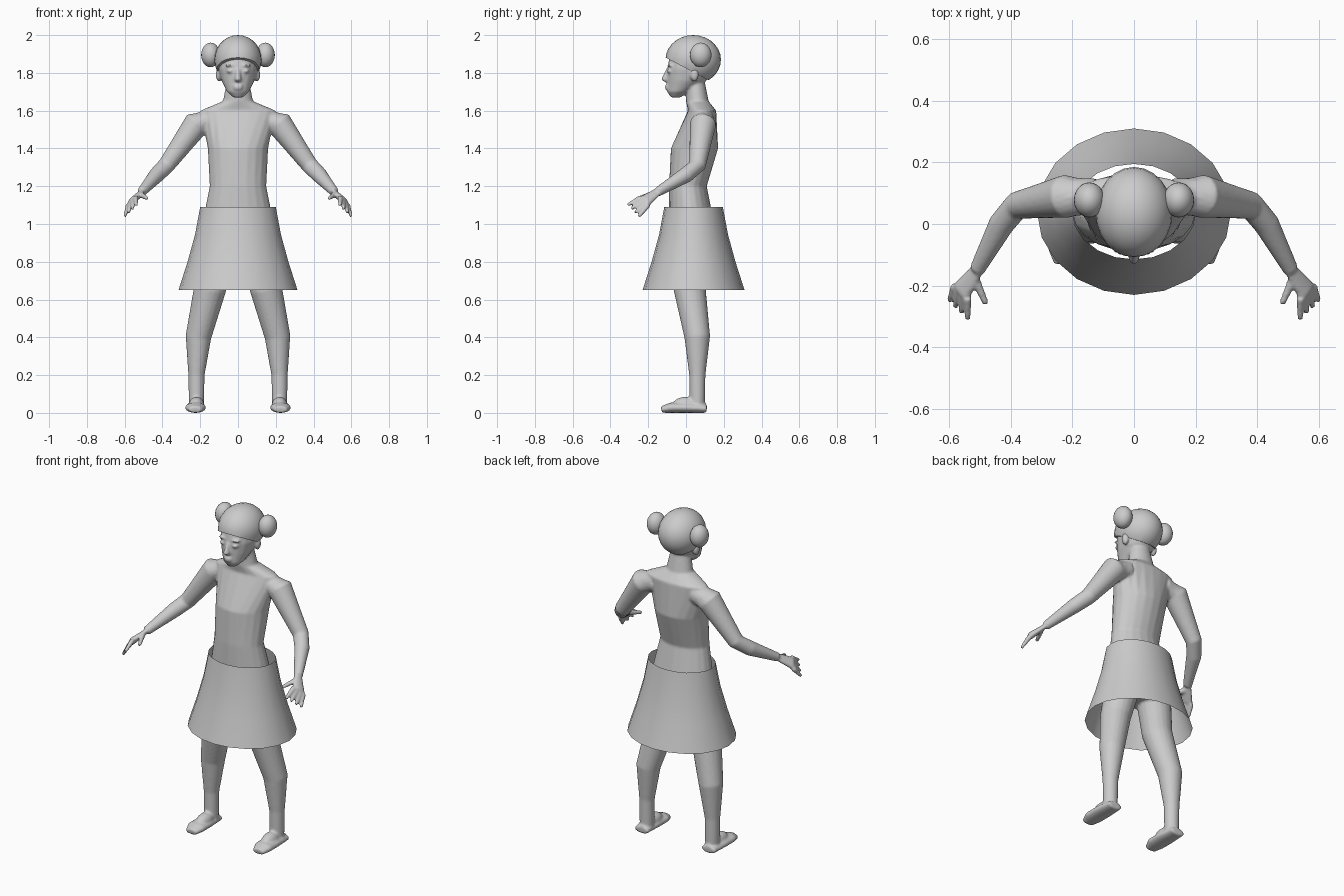
import bpy, bmesh, math
from mathutils import Vector, Matrix

if "Cube" in bpy.data.objects:
    bpy.data.objects.remove(bpy.data.objects["Cube"])

TONE = .6
grey = bpy.data.materials.new("plain_grey")
grey.use_nodes = True
grey.diffuse_color = (TONE, TONE, TONE, 1)
grey.node_tree.nodes["Principled BSDF"].inputs["Base Color"].default_value = grey.diffuse_color
X, Y = Vector((1, 0, 0)), Vector((0, 1, 0))


def finish(bm, name):
    """Turn a bmesh into a smooth shaded object."""
    bmesh.ops.recalc_face_normals(bm, faces=bm.faces[:])
    mesh = bpy.data.meshes.new(name)
    bm.to_mesh(mesh)
    bm.free()
    mesh.materials.append(grey)
    mesh.shade_smooth()
    ob = bpy.data.objects.new(name, mesh)
    bpy.context.collection.objects.link(ob)
    return ob


def loft(bm, rings, sides=20, cap=True):
    """Skin a row of elliptical rings, each (centre, half axis, half axis)."""
    angles = [math.tau * i / sides for i in range(sides)]
    loops = []
    for centre, u, v in rings:
        loops.append([bm.verts.new(centre + u * math.cos(a) + v * math.sin(a)) for a in angles])
    for low, high in zip(loops, loops[1:]):
        for i in range(sides):
            bm.faces.new((low[i - 1], low[i], high[i], high[i - 1]))
    if cap:
        bm.faces.new(loops[0])
        bm.faces.new(loops[-1])


def column(bm, rows, cap=True):
    """Stack upright sections of (height, front, back, half width)."""
    rings = []
    for height, front, back, width in rows:
        centre = Vector((0, (front + back) / 2, height))
        rings.append((centre, X * width, Y * (back - front) / 2))
    loft(bm, rings, cap=cap)


def tube(bm, rows, across=X, flat=1):
    """Follow joints of (x, y, z, radius); flat squashes it square to across."""
    points = [Vector(row[:3]) for row in rows]
    rings = []
    for i, row in enumerate(rows):
        ahead = points[min(i + 1, len(points) - 1)]
        along = (ahead - points[max(i - 1, 0)]).normalized()
        thin = along.cross(across).normalized()
        wide = thin.cross(along)
        rings.append((points[i], wide * row[3], thin * row[3] * flat))
    loft(bm, rings)


def ball(bm, centre, size):
    matrix = Matrix.Translation(centre) @ Matrix.Diagonal((*size, 1))
    bmesh.ops.create_uvsphere(bm, u_segments=24, v_segments=14, radius=1, matrix=matrix)


body = bmesh.new()

# Arm from inside the shoulder to the wrist, then the palm
spread = Vector((1, 1, -1))
wrist = (.51, -.15, 1.17, .025)
knuckles = Vector((.56, -.22, 1.12))
fingertips = Vector((.57, -.28, 1.07))
shoulder = [(.13, .09, 1.55, .06), (.22, .09, 1.53, .07)]
elbow = [(.38, .06, 1.31, .045), (.43, 0, 1.26, .042)]
tube(body, shoulder + elbow + [wrist], spread)
tube(body, [wrist, (*knuckles, .04)], spread, flat=.5)

# Fingers fan out from the knuckles, the thumb leaves near the wrist
for step in (-1.5, -.5, .5, 1.5):
    base = knuckles + spread * step * .013
    tip = fingertips + spread * step * .02
    tube(body, [(*base, .015), (*tip, .009)], spread)
tube(body, [(.52, -.17, 1.16, .017), (.48, -.26, 1.135, .01)], spread)

# Leg from hip to ankle
thigh = [(.1, .04, .9, .1), (.15, .02, .65, .085)]
shin = [(.21, .06, .4, .068), (.22, .06, .2, .043), (.22, .06, .03, .04)]
tube(body, thigh + shin)

# Foot resting on the ground, with a raised instep
half = .5
sole = [(.11, .045), (0, .055), (-.08, .055), (-.13, .035)]
tube(body, [(.225, y, r * half, r) for y, r in sole], flat=half)
ball(body, (.22, 0, .045), (.04, .07, .04))

# Ear, eyelid and brow
ball(body, (.1, .045, 1.79), (.018, .022, .036))
ball(body, (.04, -.088, 1.81), (.02, .013, .01))
ball(body, (.04, -.085, 1.84), (.03, .014, .008))

# Mirror everything so far to the other side
copy = bmesh.ops.duplicate(body, geom=body.verts[:] + body.edges[:] + body.faces[:])
for item in copy["geom"]:
    if isinstance(item, bmesh.types.BMVert):
        item.co.x = -item.co.x

# Torso and neck
hips = [(.8, -.05, .13, .15), (.95, -.09, .16, .2)]
chest = [(1.2, -.09, .11, .15), (1.4, -.08, .17, .16), (1.6, .01, .16, .2)]
neck = [(1.65, 0, .12, .08), (1.75, 0, .1, .06)]
column(body, hips + chest + neck)

# Head, narrow at the chin
jaw = [(1.67, -.08, -.03, .025), (1.7, -.1, .02, .058)]
skull = [(1.76, -.1, .11, .088), (1.82, -.1, .15, .104), (1.92, -.08, .15, .1)]
column(body, jaw + skull)

# Nose and lips
column(body, [(1.755, -.12, -.08, .015), (1.765, -.133, -.08, .018), (1.82, -.105, -.08, .01)])
for height in (1.731, 1.718):
    ball(body, (0, -.098, height), (.026, .014, .008))

# Merge the overlapping volumes into one skin
body = finish(body, "body")
merge = body.modifiers.new("merge", "REMESH")
merge.mode = "VOXEL"
merge.voxel_size = .007
merge.use_smooth_shade = True
soften = body.modifiers.new("soften", "SMOOTH")
soften.factor = half
soften.iterations = 4

# Hair cap cut along a hairline that slopes down to the back
hair = bmesh.new()
ball(hair, (0, .038, 1.87), (.125, .147, .13))
bmesh.ops.bisect_plane(hair, geom=hair.verts[:] + hair.edges[:] + hair.faces[:],
                       plane_co=(0, -.1, 1.877), plane_no=(0, .53, 1), clear_inner=True)
bmesh.ops.holes_fill(hair, edges=[e for e in hair.edges if e.is_boundary])
hair = finish(hair, "hair_cap")

# Hair buns
buns = bmesh.new()
for side in (X, -X):
    ball(buns, side * .145 + Vector((0, .078, 1.895)), (.05, .057, .065))
finish(buns, "hair_buns")

# Skirt: an open shell that flares towards the hem
skirt = bmesh.new()
rows = []
for drop in (1, .66, .33, 0):
    width = .2 + .115 * drop ** 1.3
    depth = width - .045
    rows.append((1.09 - .44 * drop, .04 - depth, .04 + depth, width))
column(skirt, rows, cap=False)
finish(skirt, "skirt")

# Keep the hairline crisp
bpy.ops.object.select_all(action="DESELECT")
hair.select_set(True)
bpy.context.view_layer.objects.active = hair
bpy.ops.object.shade_smooth_by_angle(angle=math.radians(45))
